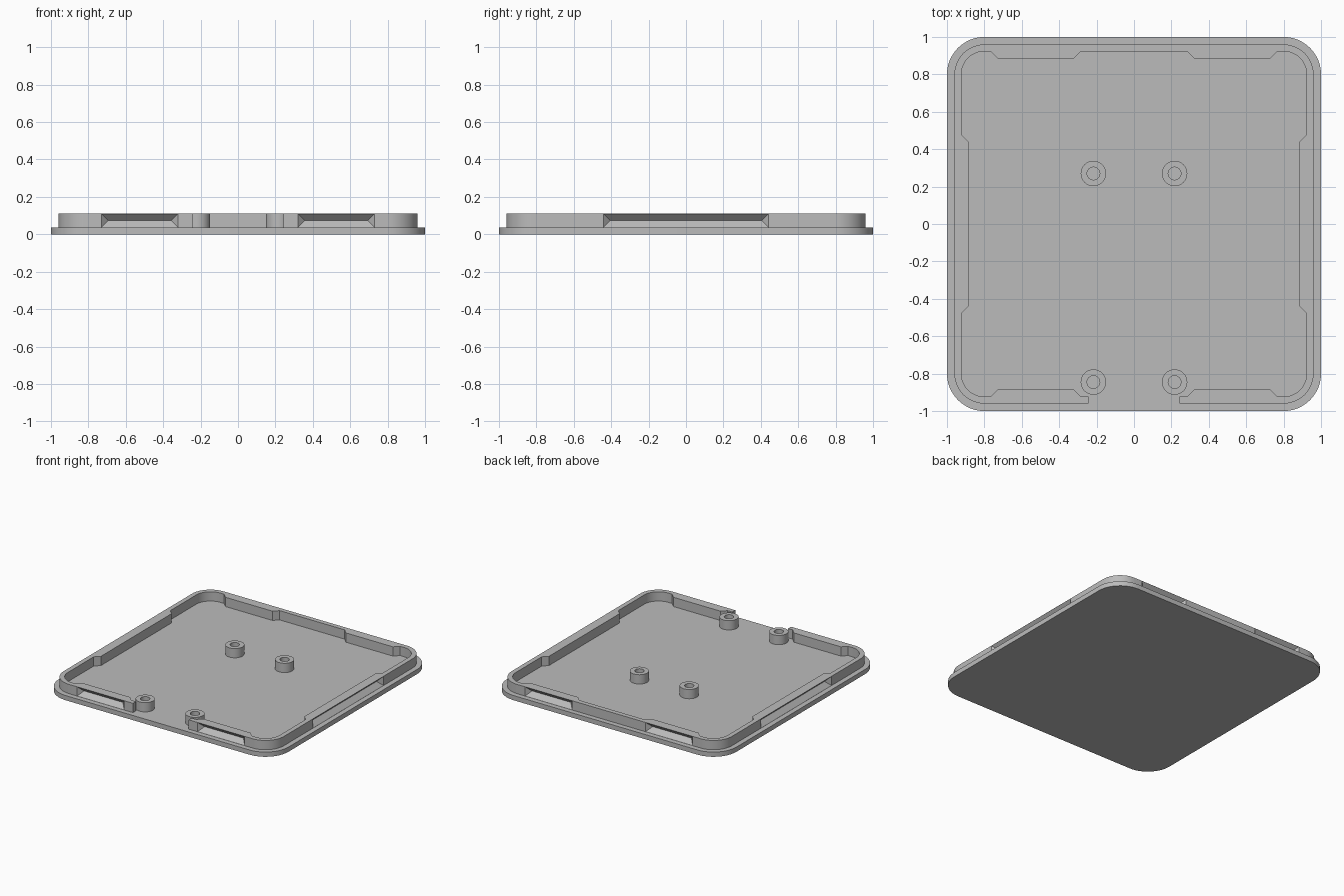
import bpy
import bmesh
from math import sin, cos, pi, radians
from mathutils import Matrix, Vector

FLOOR, TOP = 0.037, 0.11
OUTER, INNER, BULGE = 0.96, 0.923, 0.037
GAP = 0.243

if "Cube" in bpy.data.objects:
    bpy.data.objects.remove(bpy.data.objects["Cube"], do_unlink=True)

grey = bpy.data.materials.new("plain grey")
grey.use_nodes = True
colour = (0.5, 0.5, 0.5, 1)
grey.diffuse_color = colour
grey.node_tree.nodes["Principled BSDF"].inputs["Base Color"].default_value = colour


def finish(name, bm):
    bmesh.ops.recalc_face_normals(bm, faces=bm.faces)
    mesh = bpy.data.meshes.new(name)
    bm.to_mesh(mesh)
    bm.free()
    mesh.materials.append(grey)
    obj = bpy.data.objects.new(name, mesh)
    bpy.context.collection.objects.link(obj)
    return obj


def smooth(obj):
    bpy.ops.object.select_all(action="DESELECT")
    obj.select_set(True)
    bpy.context.view_layer.objects.active = obj
    bpy.ops.object.shade_smooth_by_angle(angle=radians(30))


def prism(name, outline, z0, z1):
    bm = bmesh.new()
    face = bm.faces.new([bm.verts.new((x, y, z0)) for x, y in outline])
    top = bmesh.ops.extrude_face_region(bm, geom=[face], use_keep_orig=True)["geom"]
    verts = [v for v in top if isinstance(v, bmesh.types.BMVert)]
    bmesh.ops.translate(bm, verts=verts, vec=(0, 0, z1 - z0))
    return finish(name, bm)


def corner(half, radius, index, steps=12):
    """Arc of one rounded corner, counter-clockwise; index 0 is front left (+x, -y)."""
    start = (index - 1) * pi / 2
    mid = start + pi / 4
    cx = (half - radius) * (1 if cos(mid) > 0 else -1)
    cy = (half - radius) * (1 if sin(mid) > 0 else -1)
    return [(cx + radius * cos(start + pi / 2 * i / steps),
             cy + radius * sin(start + pi / 2 * i / steps)) for i in range(steps + 1)]


def turn(points, index):
    """Rotate points drawn along the front side onto side number index."""
    spin = Matrix.Rotation(index * pi / 2, 2)
    return [tuple(spin @ Vector(p)) for p in points]


def bulge(a, b):
    """Inward thickening of the wall behind a groove running from a to b."""
    return [(a - BULGE, -INNER), (a, -INNER + BULGE),
            (b, -INNER + BULGE), (b + BULGE, -INNER)]


# Base plate
plate = [p for i in range(4) for p in corner(1, 0.2, i)]
smooth(prism("base_plate", plate, 0, FLOOR))

# Raised wall, open at the middle of the front
short, wide = (0.32, 0.73), (-0.44, 0.44)
short_mirror = (-0.73, -0.32)
grooves = [(0, short), (1, wide), (2, short_mirror), (2, short),
           (3, wide), (0, short_mirror)]
outer = [(GAP, -OUTER)]
for i in range(4):
    outer += corner(OUTER, 0.16, i)
outer.append((-GAP, -OUTER))
inner = [(GAP, -INNER)]
for n, (side, span) in enumerate(grooves):
    inner += turn(bulge(*span), side)
    if n in (0, 1, 3, 4):
        inner += corner(INNER, 0.123, side)
inner.append((-GAP, -INNER))
wall = prism("rim_wall", outer + inner[::-1], FLOOR, TOP)

# V-shaped grooves with sloping ends, cut into the outside of the wall
bm = bmesh.new()
mid, depth, extra = (FLOOR + TOP) / 2, 0.036, 0.02
for side, (a, b) in grooves:
    reach = depth + extra
    points = [(a - extra, -OUTER - extra, mid - reach), (b + extra, -OUTER - extra, mid - reach),
              (b + extra, -OUTER - extra, mid + reach), (a - extra, -OUTER - extra, mid + reach),
              (a + depth, -OUTER + depth, mid), (b - depth, -OUTER + depth, mid)]
    spin = Matrix.Rotation(side * pi / 2, 3, "Z")
    v = [bm.verts.new(spin @ Vector(p)) for p in points]
    for ids in ((0, 1, 2, 3), (0, 4, 5, 1), (2, 5, 4, 3), (0, 3, 4), (1, 5, 2)):
        bm.faces.new([v[i] for i in ids])
cutter = finish("groove_cutter", bm)
cutter.hide_render = True
cut = wall.modifiers.new("grooves", "BOOLEAN")
cut.operation, cut.solver, cut.object = "DIFFERENCE", "EXACT", cutter
bpy.context.view_layer.objects.active = wall
bpy.ops.object.modifier_apply(modifier=cut.name)
bpy.data.objects.remove(cutter, do_unlink=True)
smooth(wall)

# Hollow screw posts
for where, y in (("back", 0.27), ("front", -0.845)):
    for hand, x in (("left", 0.217), ("right", -0.217)):
        bm = bmesh.new()
        ring = [(0.068, FLOOR), (0.068, TOP), (0.034, TOP), (0.034, FLOOR)]
        v = [bm.verts.new((r, 0, z)) for r, z in ring]
        edges = [bm.edges.new(pair) for pair in zip(v, v[1:])]
        bmesh.ops.spin(bm, geom=v + edges, cent=(0, 0, 0), axis=(0, 0, 1),
                       angle=2 * pi, steps=40, use_merge=True)
        bmesh.ops.remove_doubles(bm, verts=bm.verts, dist=0.0001)
        post = finish(f"{where}_{hand}_post", bm)
        post.location = (x, y, 0)
        smooth(post)
